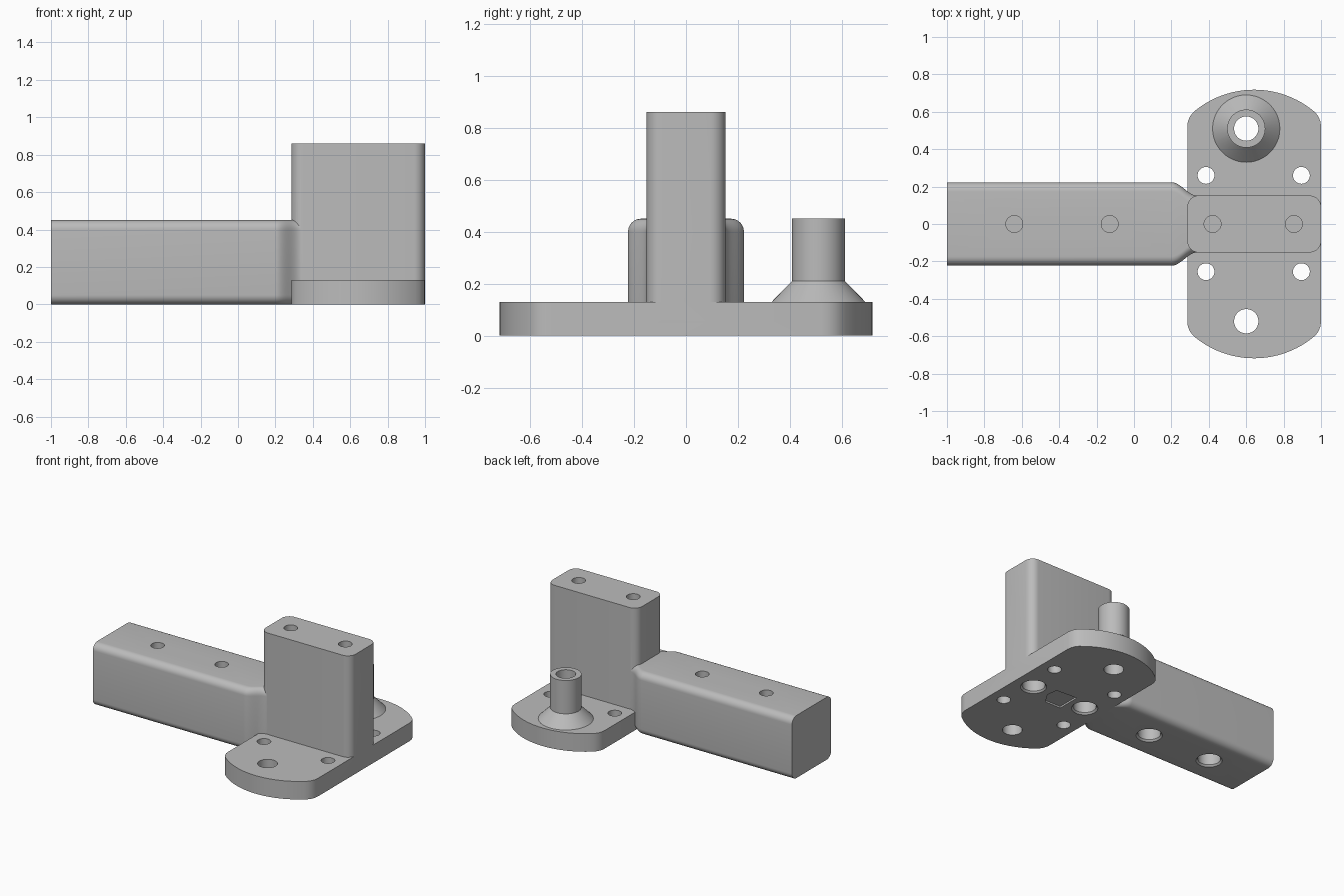
import bpy
import bmesh
from math import cos, sin, pi, radians

cube = bpy.data.objects.get("Cube")
if cube:
    bpy.data.objects.remove(cube, do_unlink=True)

grey = bpy.data.materials.new("plain grey")
grey.use_nodes = True
GREY = (0.5, 0.5, 0.5, 1)
grey.diffuse_color = GREY
grey.node_tree.nodes["Principled BSDF"].inputs["Base Color"].default_value = GREY


def loft(name, rings):
    """Skin a list of equal-length closed rings and cap both ends."""
    bm = bmesh.new()
    loops = [[bm.verts.new(p) for p in ring] for ring in rings]
    n = len(loops[0])
    for a, b in zip(loops, loops[1:]):
        for i in range(n):
            j = (i + 1) % n
            bm.faces.new((a[i], a[j], b[j], b[i]))
    bm.faces.new(loops[0][::-1])
    bm.faces.new(loops[-1])
    bmesh.ops.recalc_face_normals(bm, faces=bm.faces)
    mesh = bpy.data.meshes.new(name)
    bm.to_mesh(mesh)
    bm.free()
    mesh.materials.append(grey)
    obj = bpy.data.objects.new(name, mesh)
    bpy.context.collection.objects.link(obj)
    return obj


def prism(name, outline, z0, z1):
    return loft(name, [[(x, y, z) for x, y in outline] for z in (z0, z1)])


def turned(name, x, y, profile, sides=48):
    """Stack circles given as (radius, height) pairs."""
    angles = [2 * pi * i / sides for i in range(sides)]
    return loft(name, [[(x + r * cos(a), y + r * sin(a), z) for a in angles]
                       for r, z in profile])


def rounded_rect(u0, u1, v0, v1, r, steps=8):
    pts = []
    corners = [(u1 - r, v1 - r), (u0 + r, v1 - r), (u0 + r, v0 + r), (u1 - r, v0 + r)]
    for q, (u, v) in enumerate(corners):
        for i in range(steps + 1):
            a = pi / 2 * (q + i / steps)
            pts.append((u + r * cos(a), v + r * sin(a)))
    return pts


def combine(target, other, operation):
    mod = target.modifiers.new(operation.lower(), 'BOOLEAN')
    mod.operation = operation
    mod.solver = 'EXACT'
    mod.object = other
    bpy.context.view_layer.objects.active = target
    bpy.ops.object.modifier_apply(modifier=mod.name)
    bpy.data.objects.remove(other, do_unlink=True)


# Base plate with bowed ends and softened corners
MID, HALF, R, BOW = 0.6425, 0.3575, 0.5, 0.218
end = [(HALF, 0.52), (HALF - 0.003, 0.548), (HALF - 0.014, 0.574), (HALF - 0.03, 0.596)]
span = 0.305
arc = [(span * (1 - i / 12), 0) for i in range(25)]
arc = [(x, BOW + (R * R - x * x) ** 0.5) for x, _ in arc]
cap = end + arc + [(-x, y) for x, y in reversed(end)]
outline = [(MID + x, y) for x, y in cap] + [(MID - x, -y) for x, y in cap]
bracket = prism("bracket", outline, 0, 0.13)

# Tall upright block
block = prism("upright_block", rounded_rect(0.285, 1, -0.152, 0.152, 0.06), 0.05, 0.86)

# Long arm, narrowing in an S-curve where it meets the block
stations = [(-1, 0.223), (0.2, 0.223)]
for i in range(1, 17):
    t = i / 16
    stations.append((0.2 + 0.14 * t, 0.187 + 0.036 * cos(pi * t)))
stations.append((0.4, 0.145))
arm = loft("arm", [[(x, y, z) for y, z in rounded_rect(-w, w, 0, 0.45, 0.05)]
                   for x, w in stations])

# Spigot on a flared foot
spigot = turned("spigot", 0.6, 0.51, [(0.18, 0.06), (0.18, 0.13), (0.102, 0.21), (0.102, 0.45)])

for part in (block, arm, spigot):
    combine(bracket, part, 'UNION')

# Through holes in the plate and the spigot
holes = [(x, y, 0.045) for x in (0.385, 0.895) for y in (-0.255, 0.26)]
holes += [(0.6, -0.52, 0.065), (0.6, 0.51, 0.065)]
for x, y, r in holes:
    combine(bracket, turned("hole", x, y, [(r, -0.1), (r, 0.6)]), 'DIFFERENCE')

# Bolt holes from the top, wider chamfered counterbores from below
for x, top in ((-0.64, 0.45), (-0.13, 0.45), (0.42, 0.86), (0.855, 0.86)):
    combine(bracket, turned("bolt_hole", x, 0, [(0.045, 0.22), (0.045, top + 0.1)]), 'DIFFERENCE')
    bore = [(0.095, -0.01), (0.075, 0.012), (0.075, 0.21)]
    combine(bracket, turned("counterbore", x, 0, bore), 'DIFFERENCE')

# Shallow five-sided pocket under the plate
pocket = [(0.545, -0.1), (0.67, -0.1), (0.72, -0.02), (0.71, 0.06), (0.545, 0.07)]
combine(bracket, prism("pocket", pocket, -0.05, 0.012), 'DIFFERENCE')

# Smooth the curved walls, keep the edges crisp
bpy.ops.object.select_all(action='DESELECT')
bracket.select_set(True)
bpy.context.view_layer.objects.active = bracket
bpy.ops.object.shade_smooth_by_angle(angle=radians(25))
